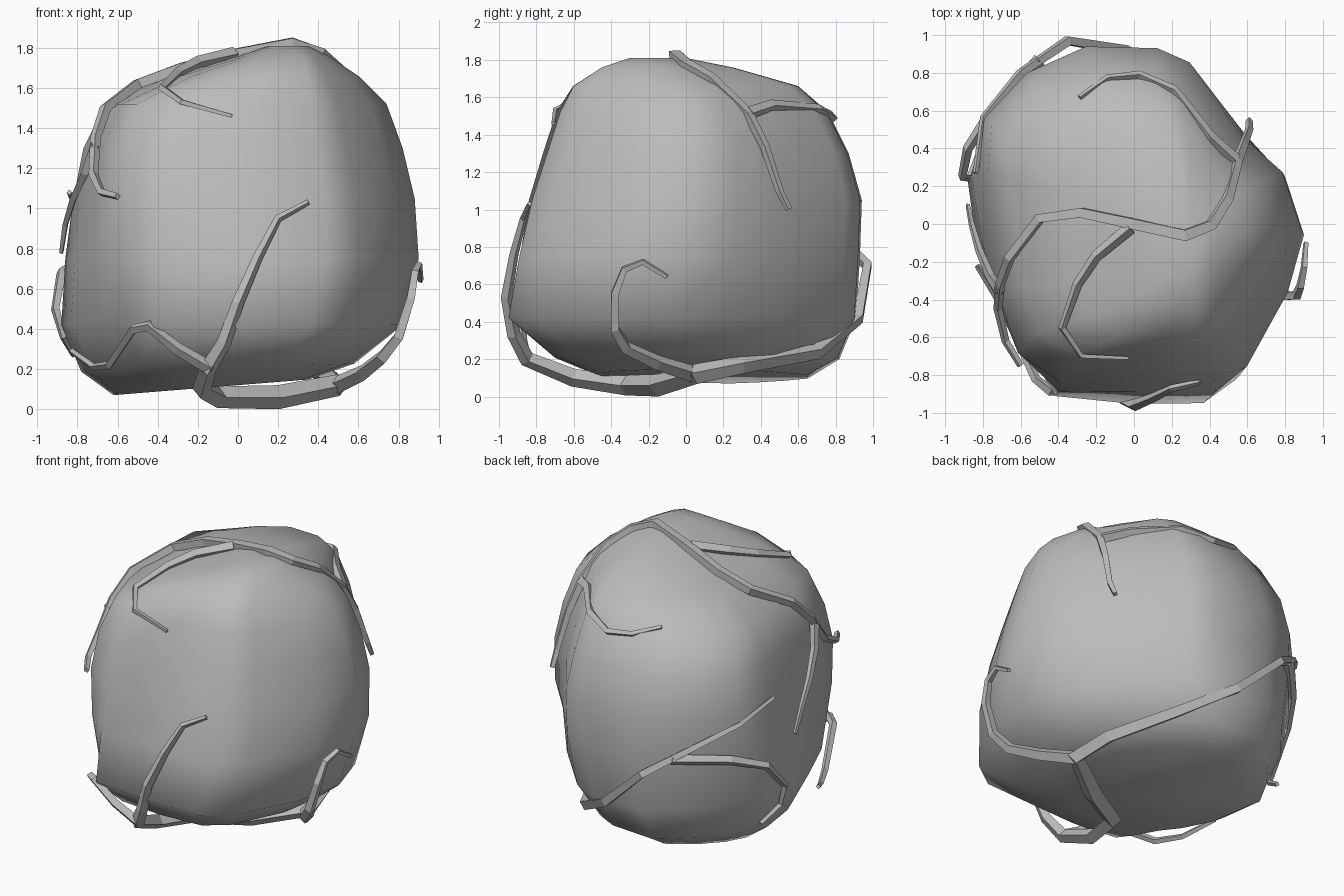
import bpy
import bmesh
from mathutils import Vector
from mathutils.bvhtree import BVHTree

default_cube = bpy.data.objects.get("Cube")
if default_cube:
    bpy.data.objects.remove(default_cube, do_unlink=True)


def make_material(name, colour):
    material = bpy.data.materials.new(name)
    material.use_nodes = True
    material.diffuse_color = colour
    material.node_tree.nodes["Principled BSDF"].inputs["Base Color"].default_value = colour
    return material


stone_grey = make_material("stone grey", (.5, .5, .5, 1))

# Plan outline of the boulder, counter-clockwise from its left side
outline = [(.9, -.08), (.8, .23), (.6, .48), (.28, .85), (.1, .93), (-.3, .94),
           (-.6, .75), (-.82, .5), (-.9, .25), (-.85, -.1), (-.73, -.45), (-.6, -.7),
           (-.42, -.92), (0, -.94), (.42, -.94), (.6, -.8), (.82, -.4)]
outline_half = Vector((.9, .94))

# Boulder levels: height, extent in x, extent in y, corner bulge, lean towards +x
levels = [(.12, -.62, .35, -.45, .65, -.05, .08), (.21, -.78, .58, -.7, .82, -.09, .03),
          (.42, -.88, .82, -.95, .91, -.06, 0), (.75, -.86, .9, -.89, .93, .05, 0),
          (1.05, -.82, .88, -.82, .94, .12, 0), (1.3, -.77, .82, -.74, .87, .13, 0),
          (1.52, -.66, .74, -.67, .76, .12, 0), (1.66, -.35, .6, -.6, .6, .05, 0),
          (1.76, 0, .45, -.45, .25, 0, 0), (1.81, .15, .35, -.3, 0, 0, 0)]


def fit(value, half, low, high):
    """Map a coordinate of the outline into the extent of one level."""
    return low + (value / half + 1) * (high - low) / 2


def corner_push(x, y, bulge):
    """Fill out the front right corner most and flatten the back left one."""
    weight = max(0, min(abs(x), abs(y)) / .3 - 1)
    share = .1 - x - .4 * y
    return Vector((x, y)).normalized() * bulge * weight * share


def make_boulder():
    bm = bmesh.new()
    rings = []
    for height, left, right, front, back, bulge, lean in levels:
        ring = []
        for x, y in outline:
            place = Vector((fit(x, outline_half.x, left, right),
                            fit(y, outline_half.y, front, back)))
            place += corner_push(x, y, bulge)
            ring.append(bm.verts.new((place.x, place.y, height + lean * place.x)))
        rings.append(ring)
    count = len(outline)
    for lower, upper in zip(rings, rings[1:]):
        for i in range(count):
            j = (i + 1) % count
            bm.faces.new((lower[i], lower[j], upper[j], upper[i]))
    bm.faces.new(list(reversed(rings[0])))
    bm.faces.new(rings[-1])
    bm.normal_update()
    tree = BVHTree.FromBMesh(bm)
    for face in bm.faces:
        face.smooth = True
    mesh = bpy.data.meshes.new("boulder")
    bm.to_mesh(mesh)
    bm.free()
    mesh.materials.append(stone_grey)
    boulder = bpy.data.objects.new("boulder", mesh)
    bpy.context.collection.objects.link(boulder)
    return tree


surface = make_boulder()


def rest_on_surface(point):
    """Lift a buried point of a root onto the boulder."""
    point = Vector(point)
    hit, normal, _, _ = surface.find_nearest(point)
    if (point - hit).dot(normal) < .01:
        point = hit + normal * .01
    return point


def make_root(name, points, thick, thin, peak=0):
    """Square root along a path, thickest at the peak point and thin at the ends."""
    curve = bpy.data.curves.new(name, "CURVE")
    curve.dimensions = "3D"
    curve.bevel_depth = 1
    curve.bevel_resolution = 0
    curve.use_fill_caps = True
    spline = curve.splines.new("POLY")
    spline.use_smooth = False
    last = len(points) - 1
    spline.points.add(last)
    for i, (target, point) in enumerate(zip(spline.points, points)):
        span = last - peak if i >= peak else peak
        target.co = (*rest_on_surface(point), 1)
        target.radius = thick + (thin - thick) * abs(i - peak) / span
    curve.materials.append(stone_grey)
    root = bpy.data.objects.new(name, curve)
    bpy.context.collection.objects.link(root)
    bpy.ops.object.select_all(action="DESELECT")
    root.select_set(True)
    bpy.context.view_layer.objects.active = root
    bpy.ops.object.convert(target="MESH")


# Roots around the base
make_root("base_root", [(.35, -.83, 1.03), (.2, -.87, .95), (.1, -.92, .76), (0, -.96, .53),
                        (-.07, -.92, .33), (-.15, -.85, .2), (-.18, -.6, .1),
                        (-.1, -.32, .06), (.2, -.15, .06), (.5, .05, .12), (.45, .3, .17),
                        (.25, .7, .24), (-.05, .92, .42), (-.35, .97, .7), (-.6, .8, .87),
                        (-.78, .55, 1), (-.84, .27, 1.08)], .06, .014, peak=8)
make_root("back_root_branch", [(-.5, .87, .8), (-.75, .6, .76), (-.88, .4, .68),
                               (-.91, .25, .5), (-.87, .24, .36), (-.82, .38, .27)],
          .035, .015)
make_root("left_root", [(.49, .04, .12), (.62, -.15, .18), (.72, -.32, .26), (.8, -.38, .36),
                        (.86, -.38, .55), (.88, -.33, .68), (.9, -.23, .72), (.91, -.1, .64)],
          .045, .015)
make_root("front_root_branch", [(-.13, -.86, .2), (-.3, -.88, .3), (-.44, -.88, .42),
                                (-.52, -.82, .4), (-.64, -.56, .22), (-.72, -.4, .21),
                                (-.83, -.22, .29)], .035, .015)

# Roots over the top
make_root("top_root", [(.61, .55, 1), (.61, .5, 1.1), (.58, .42, 1.34), (.52, .3, 1.5),
                       (.48, .12, 1.67), (.4, -.01, 1.76), (.27, -.06, 1.81), (0, 0, 1.77),
                       (-.28, .06, 1.7), (-.5, .03, 1.62), (-.66, -.18, 1.5),
                       (-.71, -.32, 1.35), (-.72, -.45, 1.17), (-.68, -.62, 1.08),
                       (-.6, -.75, 1.06)], .042, .018, peak=6)
make_root("top_root_back_branch", [(.51, .3, 1.5), (.36, .43, 1.53), (.2, .68, 1.51),
                                   (.03, .79, 1.49), (-.14, .75, 1.5), (-.28, .65, 1.52)],
          .035, .014)
make_root("top_root_front_branch", [(-.02, -.02, 1.77), (-.2, -.17, 1.73), (-.3, -.32, 1.68),
                                    (-.38, -.55, 1.6), (-.28, -.68, 1.52),
                                    (-.03, -.71, 1.46)], .035, .012)
make_root("right_side_branch", [(-.71, -.35, 1.32), (-.76, -.28, 1.18), (-.82, -.14, 1.05),
                                (-.86, 0, .92), (-.88, .1, .78)], .03, .012)
